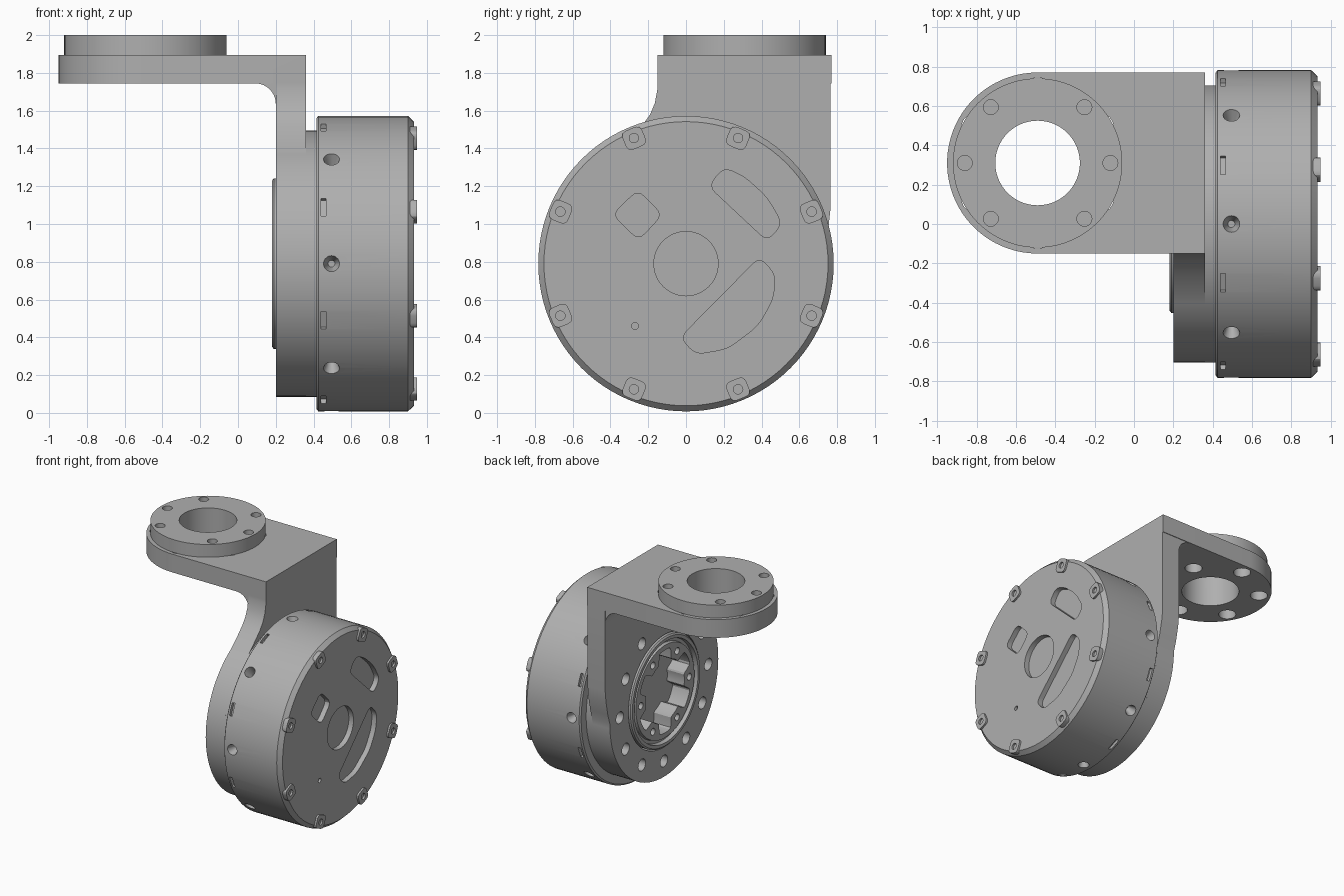
import bpy, bmesh
from math import sin, cos, pi, radians
from mathutils import Matrix

if "Cube" in bpy.data.objects:
    bpy.data.objects.remove(bpy.data.objects["Cube"])

AXIS_Z = 0.79            # height of the motor axis
FX, FY = -0.49, 0.31     # centre of the top flange

grey = bpy.data.materials.new("machined grey")
grey.use_nodes = True
tone = (0.43, 0.43, 0.43, 1)
grey.diffuse_color = tone
grey.node_tree.nodes["Principled BSDF"].inputs["Base Color"].default_value = tone


def arc(cx, cy, r, a0=0, a1=360, n=64):
    full = abs(a1 - a0) == 360
    steps = n if full else n - 1
    angles = [radians(a0 + (a1 - a0) * i / steps) for i in range(n)]
    return [(cx + r * cos(a), cy + r * sin(a)) for a in angles]


def rounded(pts, r):
    """Round every corner of a polygon with a small quadratic curve."""
    out = []
    for i, (x, y) in enumerate(pts):
        ends = []
        for qx, qy in (pts[i - 1], pts[(i + 1) % len(pts)]):
            d = ((qx - x) ** 2 + (qy - y) ** 2) ** 0.5
            f = min(r / d, 0.45)
            ends.append((x + (qx - x) * f, y + (qy - y) * f))
        (ax, ay), (bx, by) = ends
        for k in range(5):
            t = k / 4
            u, v, w = (1 - t) ** 2, 2 * t * (1 - t), t * t
            out.append((u * ax + v * x + w * bx, u * ay + v * y + w * by))
    return out


def prism(bm, pts, axis, a, b, m=Matrix()):
    place = {"x": lambda u, v, d: (d, u, v),
             "y": lambda u, v, d: (u, d, v),
             "z": lambda u, v, d: (u, v, d)}[axis]
    low = [bm.verts.new(m @ Matrix.Translation(place(u, v, a)).translation) for u, v in pts]
    high = [bm.verts.new(m @ Matrix.Translation(place(u, v, b)).translation) for u, v in pts]
    bm.faces.new(low)
    bm.faces.new(high)
    for i in range(len(pts)):
        bm.faces.new((low[i - 1], low[i], high[i], high[i - 1]))


def lathe(bm, profile, n=96):
    """Turn (x, radius) points about the motor axis, capping both ends."""
    rings = [[bm.verts.new((x, p, q)) for p, q in arc(0, AXIS_Z, r, n=n)] for x, r in profile]
    for s, t in zip(rings, rings[1:]):
        for i in range(n):
            bm.faces.new((s[i - 1], s[i], t[i], t[i - 1]))
    bm.faces.new(rings[0])
    bm.faces.new(rings[-1])


def make(name, bm):
    bmesh.ops.recalc_face_normals(bm, faces=bm.faces)
    mesh = bpy.data.meshes.new(name)
    bm.to_mesh(mesh)
    bm.free()
    mesh.materials.append(grey)
    ob = bpy.data.objects.new(name, mesh)
    bpy.context.collection.objects.link(ob)
    return ob


def combine(ob, bm, operation="DIFFERENCE"):
    tool = make("cutter", bm)
    mod = ob.modifiers.new("combine", "BOOLEAN")
    mod.object, mod.operation, mod.solver = tool, operation, "EXACT"
    bpy.context.view_layer.update()
    done = bpy.data.meshes.new_from_object(ob.evaluated_get(bpy.context.evaluated_depsgraph_get()))
    ob.modifiers.clear()
    ob.data = done
    bpy.data.objects.remove(tool)


def spin(deg):
    return Matrix.Translation((0, 0, AXIS_Z)) @ Matrix.Rotation(radians(deg), 4, "X")


def ring_points(r, angles, cx=0, cy=AXIS_Z):
    return [(cx + r * cos(radians(a)), cy + r * sin(radians(a))) for a in angles]


parts = []

# Angle bracket: upright plate, top plate and inner fillet
bm = bmesh.new()
upright = [(-0.15, 1.82), (-0.15, 1.72), (-0.165, 1.64), (-0.19, 1.58), (-0.23, 1.525), (-0.29, 1.465)]
upright += arc(0, AXIS_Z, 0.705, 121.7, 360, 70)
upright += [(0.73, 0.87), (0.755, 0.99), (0.765, 1.08), (0.765, 1.82)]
prism(bm, upright, "x", 0.2, 0.36)
bracket = make("angle_bracket", bm)
bm = bmesh.new()
prism(bm, [(0.36, -0.15), (0.36, 0.77)] + arc(FX, FY, 0.46, 90, 270, 40), "z", 1.745, 1.895)
combine(bracket, bm, "UNION")
bm = bmesh.new()
prism(bm, [(0.22, 1.62), (0.22, 1.76), (0.09, 1.76)] + arc(0.09, 1.635, 0.11, 90, 0, 12),
      "y", -0.149, 0.764)
combine(bracket, bm, "UNION")
bm = bmesh.new()
prism(bm, arc(0, AXIS_Z, 0.462), "x", 0.1, 0.5)
for y, z in ring_points(0.575, range(0, 360, 30)):
    prism(bm, arc(y, z, 0.048, n=20), "x", 0.15, 0.45)
prism(bm, arc(FX, FY, 0.215), "z", 1.6, 2.1)
for x, y in ring_points(0.37, range(30, 390, 60), FX, FY):
    prism(bm, arc(x, y, 0.065, n=24), "z", 1.6, 2.1)
combine(bracket, bm)
parts.append(bracket)

# Round flange on the top plate
bm = bmesh.new()
prism(bm, arc(FX, FY, 0.43, n=80), "z", 1.895, 2.0)
flange = make("top_flange", bm)
bm = bmesh.new()
prism(bm, arc(FX, FY, 0.215), "z", 1.8, 2.1)
for x, y in ring_points(0.37, (0, 50, 130, 180, 230, 310), FX, FY):
    prism(bm, arc(x, y, 0.038, n=20), "z", 1.8, 2.1)
combine(flange, bm)
parts.append(flange)

# Spacer between bracket and motor
bm = bmesh.new()
lathe(bm, [(0.36, 0.705), (0.42, 0.705)])
parts.append(make("motor_spacer", bm))

# Motor housing with chamfered outer rim
bm = bmesh.new()
lathe(bm, [(0.415, 0.77), (0.425, 0.782), (0.9, 0.782), (0.932, 0.752)])
housing = make("motor_housing", bm)
bm = bmesh.new()
prism(bm, arc(0, AXIS_Z, 0.17), "x", 0.89, 1.0)
prism(bm, arc(-0.27, 0.46, 0.018, n=16), "x", 0.89, 1.0)
windows = [
    [(-0.39, 1.05), (-0.25, 0.915), (-0.125, 1.05), (-0.255, 1.18)],
    [(0.12, 1.2), (0.2, 1.3), (0.31, 1.25), (0.43, 1.14), (0.51, 1.0), (0.43, 0.91)],
    [(-0.03, 0.4), (0.05, 0.31), (0.22, 0.34), (0.38, 0.46), (0.46, 0.6), (0.475, 0.73), (0.39, 0.825)],
]
for w in windows:
    prism(bm, rounded(w, 0.05), "x", 0.89, 1.0)
for k in range(8):
    # countersunk side screw, vent slot
    m = spin(45 * k)
    bmesh.ops.create_cone(bm, cap_ends=True, segments=20, radius1=0.018, radius2=0.048,
                          depth=0.1, matrix=m @ Matrix.Translation((0.495, 0, 0.75)))
    m = spin(45 * k + 22.5)
    prism(bm, [(0.44, -0.05), (0.465, -0.05), (0.465, 0.05), (0.44, 0.05)], "z", 0.755, 0.8, m)
combine(housing, bm)
parts.append(housing)

# Screw pads around the cover rim
square = [(-0.056, 0.665), (0.056, 0.665), (0.056, 0.772), (-0.056, 0.772)]
bm, holes = bmesh.new(), bmesh.new()
for k in range(8):
    m = spin(45 * k + 22.5)
    prism(bm, rounded(square, 0.035), "x", 0.89, 0.947, m)
    prism(holes, arc(0, 0.72, 0.025, n=16), "x", 0.92, 1.0, m)
pads = make("screw_pads", bm)
combine(pads, holes)
parts.append(pads)

# Output hub: lipped ring with a lobed recess and bolt holes
bm = bmesh.new()
lathe(bm, [(0.19, 0.452), (0.18, 0.44), (0.18, 0.415), (0.215, 0.41), (0.215, 0.385),
           (0.19, 0.38)][::-1] + [(0.4, 0.452)])
hub = make("output_hub", bm)
bm = bmesh.new()
lobes = []
for i in range(144):
    a = 2 * pi * i / 144
    wave = max(0, min(1, 0.5 + 1.6 * cos(6 * a)))
    r = 0.34 - 0.09 * wave
    lobes.append((r * cos(a), AXIS_Z + r * sin(a)))
prism(bm, lobes, "x", 0.1, 0.345)
for y, z in ring_points(0.315, range(0, 360, 60)):
    prism(bm, arc(y, z, 0.028, n=16), "x", 0.1, 0.28)
combine(hub, bm)
parts.append(hub)

# Smooth curved walls, keep edges crisp
for ob in bpy.context.selected_objects:
    ob.select_set(False)
for ob in parts:
    ob.select_set(True)
bpy.context.view_layer.objects.active = parts[0]
bpy.ops.object.shade_smooth_by_angle(angle=radians(25))
